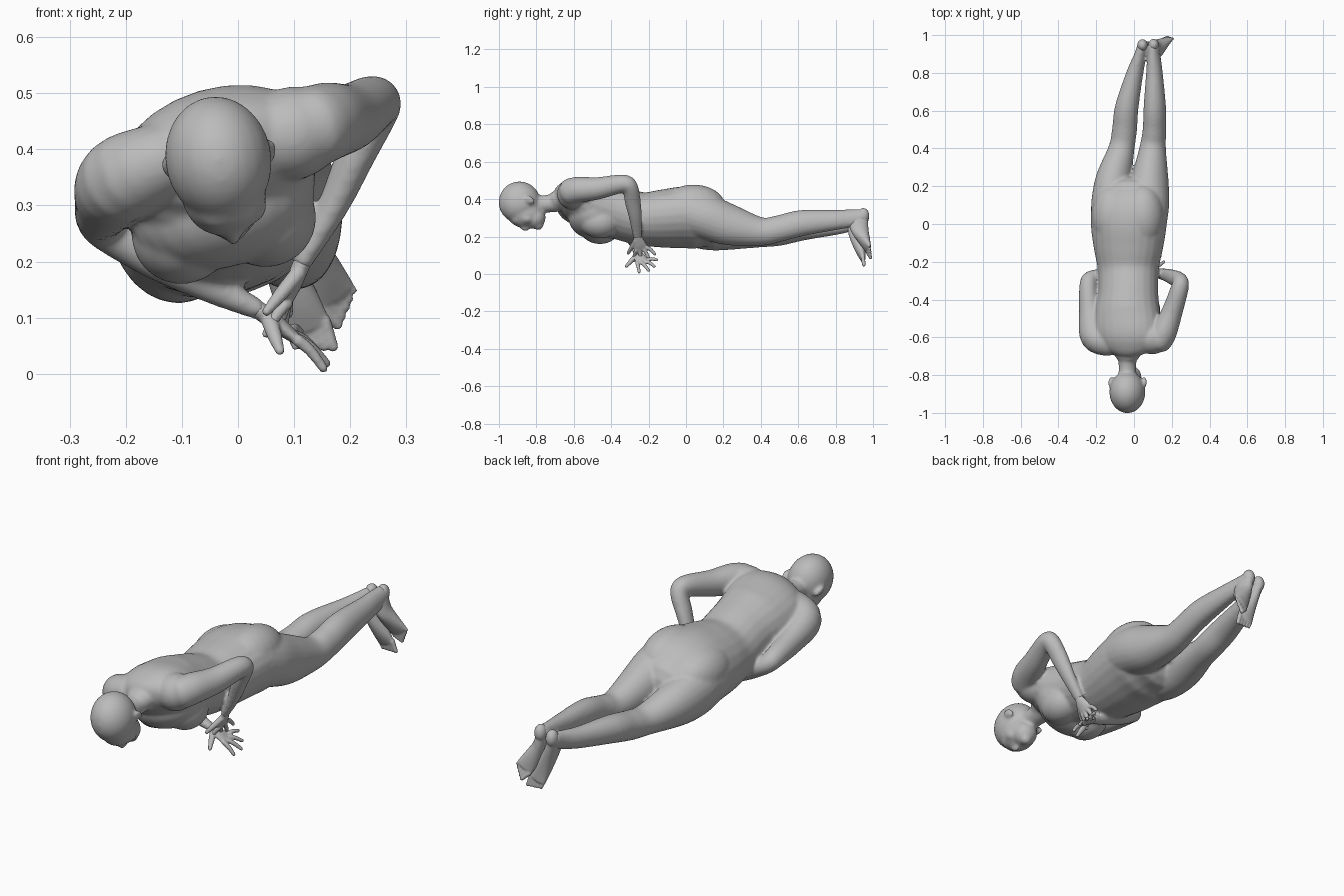
import bpy, bmesh, math
from mathutils import Vector, Matrix

cube = bpy.data.objects.get("Cube")
if cube:
    bpy.data.objects.remove(cube, do_unlink=True)

UNIT = 0.01          # all sizes below are in hundredths
SIDES = 24

skin = bpy.data.materials.new("plain grey")
skin.use_nodes = True
grey = (0.5, 0.5, 0.5, 1)
skin.diffuse_color = grey
skin.node_tree.nodes["Principled BSDF"].inputs["Base Color"].default_value = grey


def catmull(a, b, c, d, t):
    """Smooth interpolation between b and c."""
    return [0.5 * (2 * q + (r - p) * t + (2 * p - 5 * q + 4 * r - s) * t * t
                   + (3 * q - p - 3 * r + s) * t ** 3)
            for p, q, r, s in zip(a, b, c, d)]


def tube(bm, stations, side, steps=5):
    """Loft elliptical sections (x, y, z, half width, half depth), with domed ends."""
    side = Vector(side)
    ext = [stations[0]] + list(stations) + [stations[-1]]
    rows = []
    for i in range(len(stations) - 1):
        rows += [catmull(*ext[i:i + 4], k / steps) for k in range(steps)]
    rows.append(list(stations[-1]))
    centres = [Vector(r[:3]) for r in rows]
    last = len(rows) - 1
    sections = []
    for i, row in enumerate(rows):
        t = (centres[min(i + 1, last)] - centres[max(i - 1, 0)]).normalized()
        w = (side - t * side.dot(t)).normalized()
        sections.append((centres[i], t, w, t.cross(w), row[3], row[4]))

    def dome(section, sign):
        c, t, w, h, rw, rh = section
        out = []
        for deg in (25, 50, 70, 84):
            a = math.radians(deg)
            shift = t * sign * min(rw, rh) * 0.8 * math.sin(a)
            out.append((c + shift, t, w, h, rw * math.cos(a), rh * math.cos(a)))
        return out

    sections = dome(sections[0], -1)[::-1] + sections + dome(sections[-1], 1)
    rings = []
    for c, t, w, h, rw, rh in sections:
        ring = []
        for k in range(SIDES):
            a = math.tau * k / SIDES
            ring.append(bm.verts.new((c + w * rw * math.cos(a) + h * rh * math.sin(a)) * UNIT))
        rings.append(ring)
    for r0, r1 in zip(rings, rings[1:]):
        for k in range(SIDES):
            n = (k + 1) % SIDES
            bm.faces.new((r0[k], r0[n], r1[n], r1[k]))
    bm.faces.new(rings[0][::-1])
    bm.faces.new(rings[-1])


def blob(bm, centre, radii, roll=0, pitch=0):
    """Ellipsoid, rolled about the long axis of the body."""
    m = (Matrix.Translation(Vector(centre) * UNIT)
         @ Matrix.Rotation(math.radians(-roll), 4, "Y")
         @ Matrix.Rotation(math.radians(pitch), 4, "X")
         @ Matrix.Diagonal(Vector(radii) * UNIT).to_4x4())
    bmesh.ops.create_uvsphere(bm, u_segments=SIDES, v_segments=16, radius=1, matrix=m)


def finish(name, bm, voxel, smoothing):
    """Fuse the overlapping forms into one soft skin."""
    bmesh.ops.recalc_face_normals(bm, faces=bm.faces)
    mesh = bpy.data.meshes.new(name)
    bm.to_mesh(mesh)
    bm.free()
    mesh.materials.append(skin)
    obj = bpy.data.objects.new(name, mesh)
    bpy.context.collection.objects.link(obj)
    fuse = obj.modifiers.new("fuse", "REMESH")
    fuse.mode = "VOXEL"
    fuse.voxel_size = voxel
    fuse.use_smooth_shade = True
    soften = obj.modifiers.new("soften", "SMOOTH")
    soften.factor = 0.5
    soften.iterations = smoothing


ROLL = 17
roll_side = (math.cos(math.radians(ROLL)), 0, math.sin(math.radians(ROLL)))
body = bmesh.new()

# Torso: neck base to pelvis
tube(body, [(-3.5, -69, 39, 7, 5.5), (-3.5, -65, 39.8, 14.5, 9),
            (-3.5, -58, 39.3, 18, 12), (-3.5, -48, 35.6, 17.7, 14.7),
            (-3, -36, 32.8, 16, 14.2), (-3, -24, 29.5, 16.4, 14),
            (-3, -12, 29.6, 18.8, 15.3), (-2.8, 0, 30.3, 20.5, 16.2),
            (-2.5, 8, 29.3, 20.3, 15.8), (-2.2, 14, 27.5, 18.5, 13.5)], roll_side)
# Chest, bust and buttocks
blob(body, (-2.8, -49, 30.5), (17, 14, 11.5), ROLL)
for centre in ((-10, -46, 24.8), (5, -46, 27.8)):
    blob(body, centre, (9, 11, 8.8), ROLL)
for centre in ((-11.3, 4, 31.5), (5, 4, 36.3)):
    blob(body, centre, (11, 17, 11.5), ROLL)

# Neck
tube(body, [(-3.5, -86, 37.5, 5, 5), (-3.5, -74, 37.5, 4.7, 4.7),
            (-3.5, -65, 39.5, 7, 6)], roll_side)

# Head: cranium, face, jaw, chin, nose, brow, lips, cheeks
TILT = 10
blob(body, (-3.5, -89, 38.3), (9.5, 11.2, 11.2), TILT)
blob(body, (-2.6, -86, 32.5), (7.6, 9.6, 8), TILT)
blob(body, (-1.8, -81, 30), (5.8, 6, 5.8), TILT)
blob(body, (-1, -79, 26.2), (2.9, 2.8, 2.8), TILT)
blob(body, (-1, -86.2, 25.2), (1.5, 2.8, 2.3), TILT, -20)
blob(body, (-1.6, -91, 28), (4.8, 2, 2), TILT)
blob(body, (-1, -82, 25.8), (2.4, 1.8, 1.7), TILT)
for centre in ((-5.5, -85, 28.3), (2.3, -85, 29.7)):
    blob(body, centre, (2.8, 3.5, 2.8), TILT)
# Ears
for centre, lean in (((-12.2, -83.5, 36.5), 30), ((5.6, -83.5, 39.5), -10)):
    blob(body, centre, (1.2, 2.1, 3.1), lean, 60)

# Legs
tube(body, [(6.2, 2, 33, 11.3, 12), (7.4, 12, 30, 11.3, 12), (8.5, 24, 26, 9.7, 11),
            (9.9, 40, 22.7, 7, 7.7), (10.8, 50, 24.3, 6.1, 7.2),
            (11, 62, 27.2, 5.8, 7.1), (10.8, 80, 28.9, 4.3, 5.5),
            (10.5, 89, 29.8, 3.4, 4.9), (10.4, 94.5, 31, 2.8, 4)], roll_side)
tube(body, [(-11.8, 2, 27.7, 10.8, 12.4), (-11.6, 12, 25, 10.8, 12.4),
            (-10.6, 24, 23.3, 9.5, 10.7), (-6.6, 40, 21, 6.9, 6.8),
            (-5, 50, 21.7, 6.6, 6.6), (-3.8, 62, 24.2, 6.2, 6.4),
            (0.5, 80, 26, 4.4, 5.2), (3.2, 89, 27.6, 3.2, 4.7),
            (4.3, 94, 29, 2.7, 4)], roll_side)

# Arms: shoulder, bent elbow, wrist
blob(body, (9.5, -60.5, 42.8), (9.5, 8.5, 8.3), ROLL)
tube(body, [(13.3, -62, 44, 6.8, 7.2), (16, -57, 45, 6.8, 7), (20, -47, 45.8, 5.6, 6),
            (24.2, -34, 48.3, 4.7, 4.9), (24.5, -30, 46.5, 4, 4.3),
            (21, -28.5, 39, 3.5, 4.3), (17, -27, 30, 2.8, 3.5),
            (11.5, -26, 20, 1.8, 2.5)], (1, 0, 0.3))
tube(body, [(-13, -62, 38, 7, 8), (-21, -59.5, 34.5, 7.8, 7.6), (-23.5, -46, 30.5, 6, 5.6),
            (-24.3, -33, 28, 4.8, 4.6), (-22.5, -29, 25.5, 4.2, 4.4),
            (-14, -28, 20.5, 4, 4.2), (-5, -27, 15.5, 2.9, 3.1),
            (3.5, -26, 11.5, 1.9, 2.3)], (0.3, 0, 1))
finish("body", body, 0.007, 12)


def hand(name, wrist, knuckles, side, thumb, tips):
    """Palm with a row of four fingers and a thumb, each slightly arched."""
    bm = bmesh.new()
    wrist, knuckles, side = Vector(wrist), Vector(knuckles), Vector(side).normalized()
    mid = wrist.lerp(knuckles, 0.6)
    tube(bm, [(*wrist, 2.1, 1.6), (*mid, 3.2, 1.5), (*knuckles, 3.7, 1.1)], side)
    for i, tip in enumerate(tips):
        root = knuckles + side * (i - 1.5) * 1.9
        bend = root.lerp(Vector(tip), 0.5) + Vector((0, 0, 0.6))
        tube(bm, [(*root, 1.1, 1.1), (*bend, 1, 1), (*tip, 0.8, 0.8)], side, 3)
    root = wrist.lerp(knuckles, 0.25) - side * 1.2
    bend = root.lerp(Vector(thumb), 0.55)
    tube(bm, [(*root, 1.5, 1.4), (*bend, 1.3, 1.2), (*thumb, 0.8, 0.8)], (1, 0, 0.5), 3)
    finish(name, bm, 0.0045, 1)


hand("left_hand", (11.5, -26, 20), (8.8, -24, 13.5), (0, 1, 0.3), (5, -31, 11),
     [(5, -28, 7), (7, -24, 7), (8, -19.5, 7.5), (9, -16.5, 10.5)])
hand("right_hand", (3.5, -26, 11.5), (9.8, -23.5, 6.7), (-0.3, 1, 0.25), (7.5, -32, 4),
     [(15.3, -25, 0.9), (15.8, -20, 1.8), (14, -16.8, 4), (11, -15.5, 7.5)])


def foot(name, heel, stations, side, toe_dir, inner):
    """Heel, arch and ball, with toes that shrink away from the inner edge."""
    bm = bmesh.new()
    blob(bm, heel, (2.8, 3.2, 4))
    tube(bm, stations, side)
    ball, across, ahead = Vector(stations[-1][:3]), Vector(side).normalized(), Vector(toe_dir)
    for i in range(5):
        root = ball + across * inner * (3.2 - 1.6 * i)
        tip = root + ahead * (4.8 - 0.5 * i)
        r = 1.25 - 0.1 * i
        tube(bm, [(*root, r, r), (*root.lerp(tip, 0.5), r * 0.85, r * 0.85),
                  (*tip, r * 0.75, r * 0.75)], side, 3)
    finish(name, bm, 0.0045, 2)


foot("left_foot", (10.4, 94.8, 31.2),
     [(10.6, 92, 29.5, 2.9, 5.2), (12.2, 92.8, 24, 3.1, 4.9), (14.9, 95.4, 18, 3.9, 3.1),
      (17, 97.3, 14, 4.2, 1.6)], (0.5, 0, 0.6), (0.6, 0.3, -0.6), -1)
foot("right_foot", (4.5, 94.6, 30),
     [(4.8, 91.6, 28, 2.8, 5.2), (7, 91.8, 21.5, 3.1, 4.9), (10.3, 93.2, 13.5, 3.9, 3.1),
      (12.3, 94.5, 8.5, 4.2, 1.6)], (0.9, 0, 0.3), (0.35, 0.12, -1), 1)
